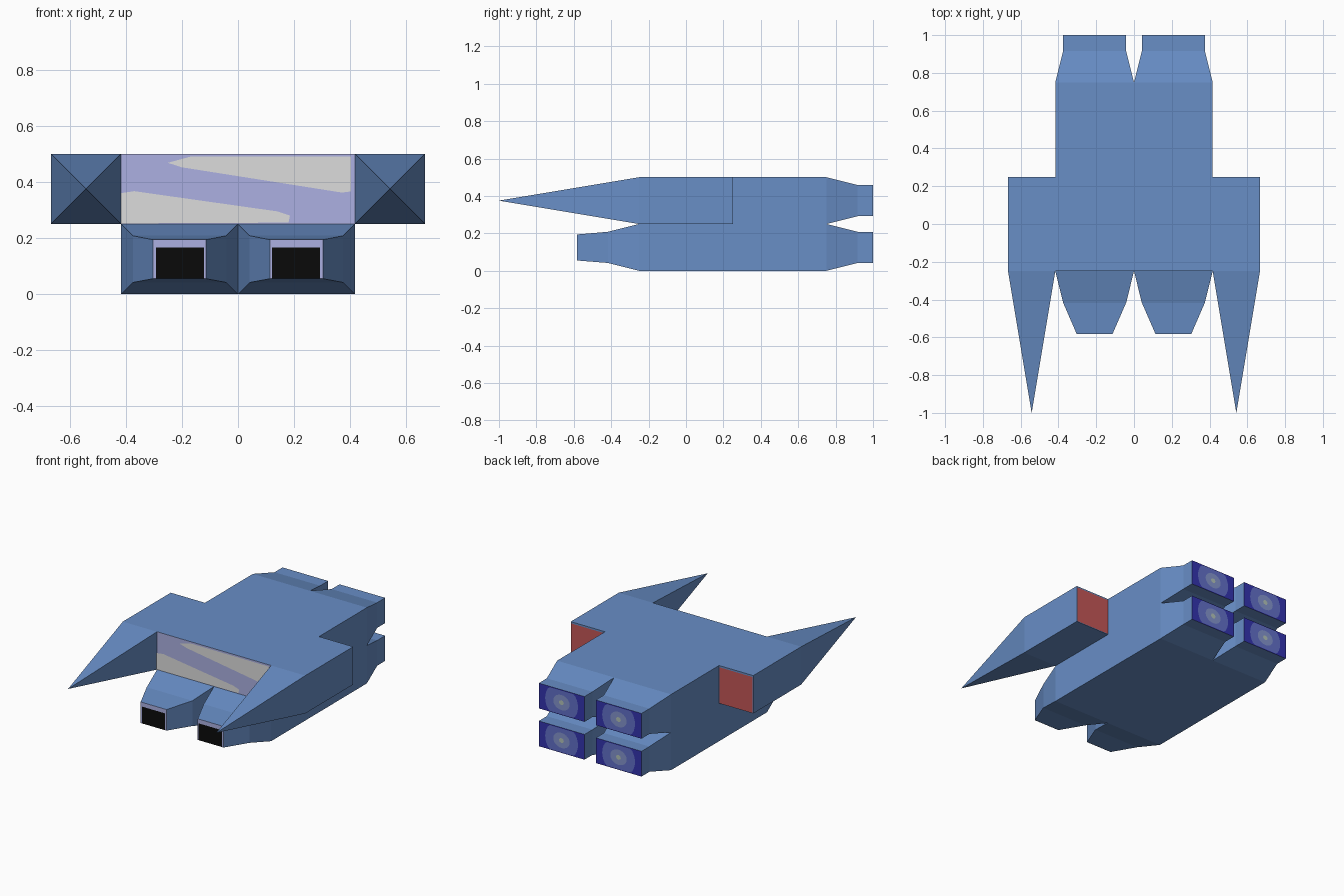
import bpy, bmesh, math

if "Cube" in bpy.data.objects:
    bpy.data.objects.remove(bpy.data.objects["Cube"])


def mat(name, r, g, b):
    lin = [((c / 255 + 0.055) / 1.055) ** 2.4 if c > 10 else c / 255 / 12.92 for c in (r, g, b)]
    m = bpy.data.materials.new(name)
    m.diffuse_color = (*lin, 1)
    m.use_nodes = True
    m.node_tree.nodes["Principled BSDF"].inputs["Base Color"].default_value = m.diffuse_color
    return m


BLUE = mat("hull blue", 104, 142, 198)
LILAC = mat("glass lilac", 172, 176, 226)
GREY = mat("glare grey", 220, 220, 220)
BLACK = mat("intake black", 10, 10, 10)
RED = mat("tail light red", 196, 86, 86)
NAVY = mat("engine navy", 52, 52, 175)
GLOW = mat("engine glow", 98, 112, 200)
RING = mat("engine ring", 132, 148, 205)
CORE = mat("engine core", 180, 195, 185)


def finish(name, bm, mats):
    me = bpy.data.meshes.new(name)
    bm.to_mesh(me)
    bm.free()
    for m in mats:
        me.materials.append(m)
    ob = bpy.data.objects.new(name, me)
    bpy.context.collection.objects.link(ob)
    return ob


def loft(name, sections, front=None, back=None, skip=None):
    """Rectangular sections (y, x0, x1, z0, z1), y rising; optional coloured end caps.
    Sides are 0 bottom, 1 right, 2 top, 3 left; skip = (segment, side) hidden inside the hull."""
    bm = bmesh.new()
    rings = [[bm.verts.new(p) for p in ((x0, y, z0), (x1, y, z0), (x1, y, z1), (x0, y, z1))]
             for y, x0, x1, z0, z1 in sections]
    for s, (a, b) in enumerate(zip(rings, rings[1:])):
        for i in range(4):
            if (s, i) != skip:
                j = (i + 1) % 4
                bm.faces.new((a[i], b[i], b[j], a[j]))
    if front:
        bm.faces.new(rings[0]).material_index = 1
    if back:
        bm.faces.new(rings[-1][::-1]).material_index = 1
    bmesh.ops.remove_doubles(bm, verts=bm.verts, dist=1e-5)
    return finish(name, bm, [BLUE, front or back or BLUE])


def plate(name, pts, y, facing, m):
    """Flat panel in the xz plane, facing -1 (front) or +1 (back)."""
    bm = bmesh.new()
    f = bm.faces.new([bm.verts.new((x, y, z)) for x, z in pts])
    f.normal_update()
    if f.normal.y * facing < 0:
        f.normal_flip()
    return finish(name, bm, [m])


def rect(x0, x1, z0, z1):
    return [(x0, z0), (x1, z0), (x1, z1), (x0, z1)]


def disc(cx, cz, rx, rz, zmax, n=32):
    return [(cx + rx * math.cos(2 * math.pi * k / n),
             cz + max(-zmax, min(zmax, rz * math.sin(2 * math.pi * k / n)))) for k in range(n)]


W, H, I = 5 / 12, 0.25, 1 / 24

# Central hull and windscreen
loft("hull", [(-0.25, -W, W, 0, 0.5), (0.75, -W, W, 0, 0.5)])
plate("windscreen", rect(-W, W, H, 0.5), -0.25, -1, LILAC)
plate("upper_glare", [(-0.25, 0.468), (-0.2, 0.452), (0.37, 0.362), (0.402, 0.366),
                      (0.402, 0.49), (-0.17, 0.49)], -0.253, -1, GREY)
plate("lower_glare", [(-W, 0.252), (0.18, 0.255), (0.185, 0.28), (0.14, 0.295),
                      (-0.37, 0.367), (-W, 0.36)], -0.253, -1, GREY)

for s, side in ((1, "right"), (-1, "left")):
    def span(a, b):
        return tuple(sorted((s * a, s * b)))

    # Side pod with long spike and red rear panel
    pod, tip = span(W, 2 / 3), span(0.5417, 0.5417)
    loft(f"{side}_wing", [(-1, *tip, 0.375, 0.375), (-0.25, *pod, H, 0.5), (0.25, *pod, H, 0.5)],
         back=BLUE, skip=(1, 3 if s > 0 else 1))
    plate(f"{side}_tail_light", rect(*span(W + 0.004, 2 / 3 - 0.004), H + 0.003, 0.49), 0.252, 1, RED)

    # Front intake
    loft(f"{side}_intake", [(-0.583, *span(0.114, 0.303), 0.055, 0.194),
                            (-0.417, *span(I, W - I), I, H - I),
                            (-0.25, *span(0, W), 0, H)], front=LILAC)
    plate(f"{side}_intake_opening", rect(*span(0.122, 0.292), 0.056, 0.167), -0.585, -1, BLACK)

    # Two stacked engines with glowing exhaust
    for z, level in ((0, "lower"), (H, "upper")):
        n = f"{side}_{level}_engine"
        loft(n, [(0.75, *span(0, W), z, z + H),
                 (0.917, *span(I, W - I), z + I, z + H - I),
                 (1, *span(I, W - I), z + I, z + H - I)], back=NAVY)
        cx, cz = s * W / 2, z + H / 2
        plate(n + "_glow", disc(cx, cz, 0.12, 0.12, 0.078), 1.001, 1, GLOW)
        plate(n + "_ring", disc(cx, cz, 0.06, 0.05, 1), 1.002, 1, RING)
        plate(n + "_core", disc(cx, cz, 0.018, 0.016, 1, 8), 1.003, 1, CORE)
